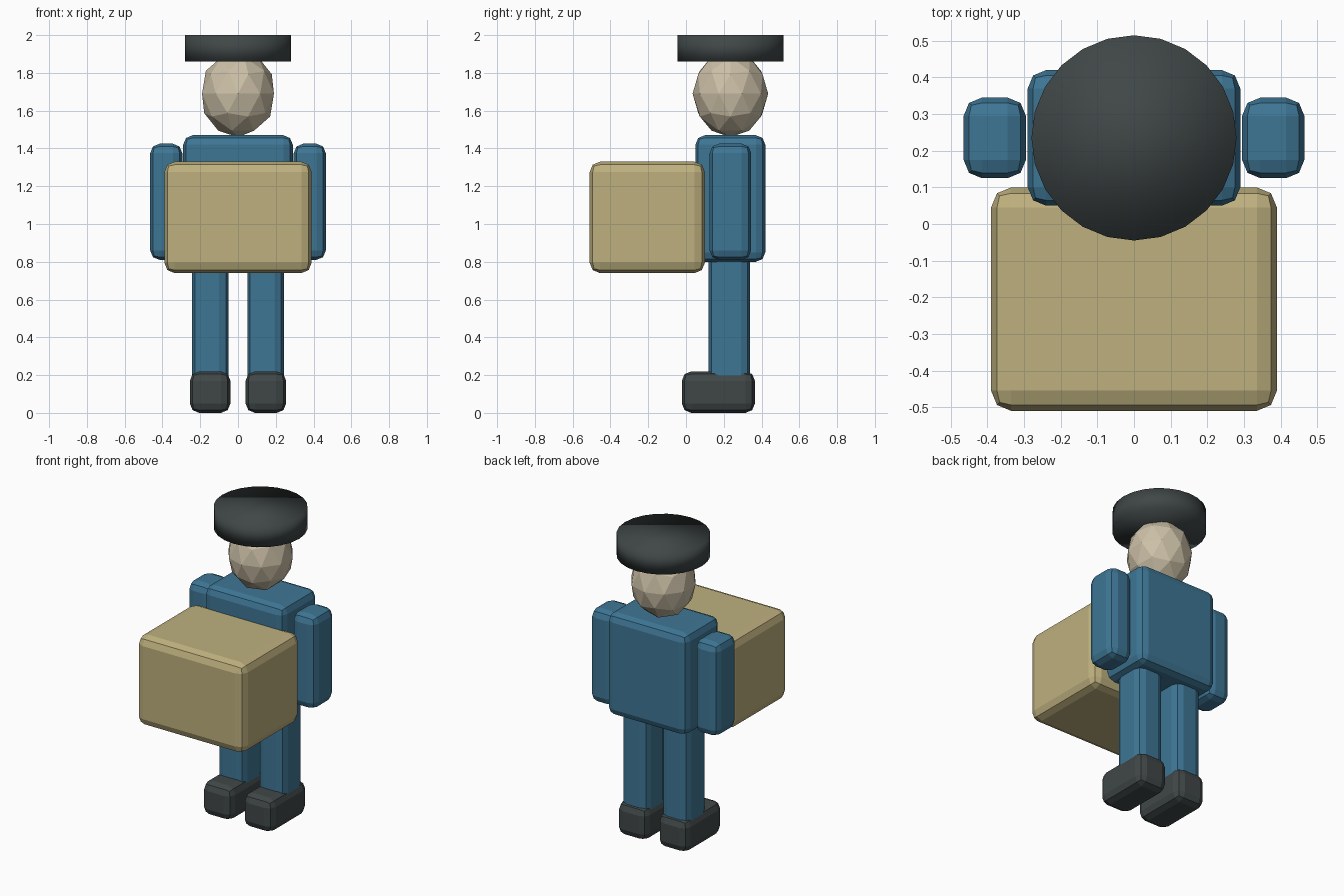
import bpy, math

if "Cube" in bpy.data.objects:
    bpy.data.objects.remove(bpy.data.objects["Cube"])


def lin(c):
    c /= 255
    return c / 12.92 if c <= 0.04045 else ((c + 0.055) / 1.055) ** 2.4


def material(name, r, g, b):
    m = bpy.data.materials.new(name)
    m.diffuse_color = (lin(r), lin(g), lin(b), 1)
    m.use_nodes = True
    m.node_tree.nodes["Principled BSDF"].inputs["Base Color"].default_value = m.diffuse_color
    return m


BLUE = material("uniform_blue", 62, 118, 149)
DARK = material("charcoal", 64, 71, 71)
TAN = material("cardboard", 190, 176, 126)
SKIN = material("skin", 204, 192, 167)
BODY_Y = 0.235


def finish(name, mat):
    ob = bpy.context.object
    ob.name = name
    ob.data.materials.append(mat)
    bpy.ops.object.transform_apply(location=False, rotation=False, scale=True)
    return ob


def block(name, mat, x, y, z, bevel=0.05):
    """Bevelled box given by its (min, max) extents."""
    ext = (x, y, z)
    bpy.ops.mesh.primitive_cube_add(size=1, location=[(a + b) / 2 for a, b in ext])
    bpy.context.object.scale = [b - a for a, b in ext]
    ob = finish(name, mat)
    mod = ob.modifiers.new("rounded_edges", 'BEVEL')
    mod.width = bevel
    mod.segments = 2
    return ob


# Torso and carried parcel
block("torso", BLUE, (-0.29, 0.29), (0.05, 0.42), (0.80, 1.47))
block("parcel", TAN, (-0.39, 0.39), (-0.51, 0.10), (0.74, 1.33), 0.055)

# Arms, legs and shoes on both sides
for side, s in (("left", 1), ("right", -1)):
    def span(a, b):
        return tuple(sorted((s * a, s * b)))
    block(side + "_arm", BLUE, span(0.295, 0.465), (0.125, 0.345), (0.81, 1.425))
    block(side + "_leg", BLUE, span(0.05, 0.243), (0.12, 0.34), (0.12, 0.88))
    block(side + "_shoe", DARK, span(0.04, 0.255), (-0.022, 0.365), (0.0, 0.22))

# Faceted head
bpy.ops.mesh.primitive_ico_sphere_add(subdivisions=2, radius=1, location=(0, BODY_Y, 1.69))
bpy.context.object.scale = (0.2, 0.2, 0.23)
finish("head", SKIN)

# Round flat cap
bpy.ops.mesh.primitive_cylinder_add(vertices=24, radius=0.28, depth=0.14,
                                    location=(0, BODY_Y, 1.93))
cap = finish("cap", DARK)
for p in cap.data.polygons:
    p.use_smooth = True
